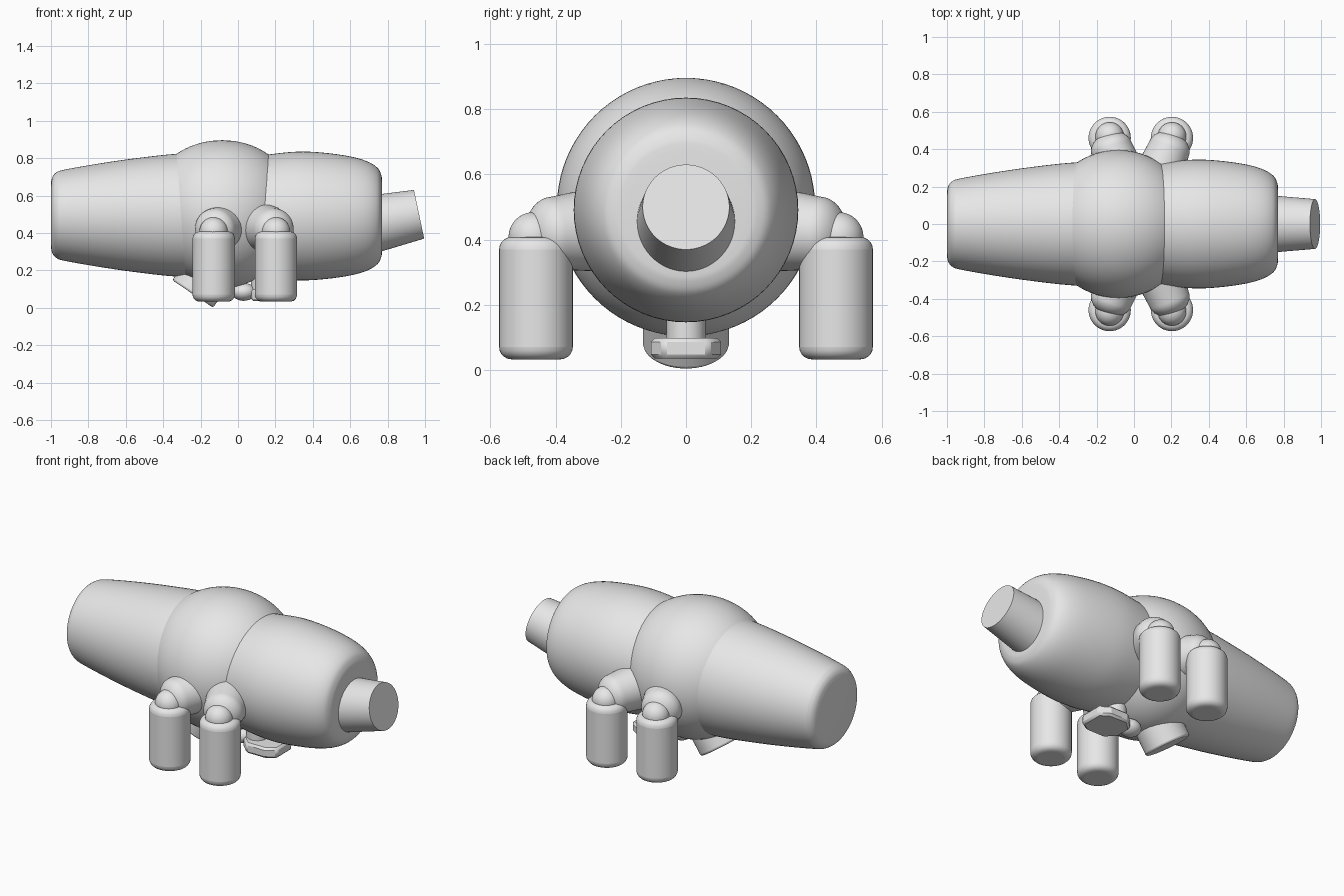
import bpy, bmesh, math
from mathutils import Vector, Matrix

cube = bpy.data.objects.get("Cube")
if cube:
    bpy.data.objects.remove(cube)

grey = bpy.data.materials.new("plain grey")
grey.use_nodes = True
grey.diffuse_color = (0.8, 0.8, 0.8, 1)
grey.node_tree.nodes["Principled BSDF"].inputs["Base Color"].default_value = (0.8, 0.8, 0.8, 1)


def finish(name, bm, bevel=0.0, segments=5, smooth=40):
    bmesh.ops.recalc_face_normals(bm, faces=bm.faces)
    me = bpy.data.meshes.new(name)
    bm.to_mesh(me)
    bm.free()
    me.materials.append(grey)
    ob = bpy.data.objects.new(name, me)
    bpy.context.collection.objects.link(ob)
    bpy.ops.object.select_all(action='DESELECT')
    ob.select_set(True)
    bpy.context.view_layer.objects.active = ob
    if bevel:
        mod = ob.modifiers.new("rounding", 'BEVEL')
        mod.width = bevel
        mod.segments = segments
        mod.limit_method = 'ANGLE'
        mod.angle_limit = math.radians(40)
    bpy.ops.object.shade_smooth_by_angle(angle=math.radians(smooth))
    return ob


def soften(points, steps=5):
    """Smooth curve through the profile points."""
    p = [Vector(q) for q in points]
    p = [2 * p[0] - p[1]] + p + [2 * p[-1] - p[-2]]
    out = []
    for a, b, c, d in zip(p, p[1:], p[2:], p[3:]):
        for i in range(steps):
            t = i / steps
            out.append(0.5 * (2 * b + (c - a) * t + (2 * a - 5 * b + 4 * c - d) * t * t
                              + (3 * b - a - 3 * c + d) * t ** 3))
    return out + [p[-2]]


def lathe(name, profile, origin, axis, sides=64, **kw):
    """Turn (distance, radius) pairs around an axis, with capped ends."""
    place = Matrix.Translation(origin) @ Vector(axis).to_track_quat('Z', 'Y').to_matrix().to_4x4()
    bm = bmesh.new()
    rings = []
    for t, r in profile:
        rings.append([bm.verts.new(place @ Vector((r * math.cos(a), r * math.sin(a), t)))
                      for a in (2 * math.pi * i / sides for i in range(sides))])
    for lo, hi in zip(rings, rings[1:]):
        for i in range(sides):
            j = (i + 1) % sides
            bm.faces.new((lo[i], lo[j], hi[j], hi[i]))
    bm.faces.new(rings[0])
    bm.faces.new(rings[-1])
    return finish(name, bm, **kw)


def ball(name, centre, radius, scale=(1, 1, 1), taper=0.0):
    """Ellipsoid whose x width can narrow towards the bottom."""
    bm = bmesh.new()
    bmesh.ops.create_uvsphere(bm, u_segments=64, v_segments=40, radius=radius)
    for v in bm.verts:
        v.co.x *= scale[0] * (1 + taper * v.co.z / radius)
        v.co.y *= scale[1]
        v.co.z *= scale[2]
        v.co += Vector(centre)
    return finish(name, bm)


X = (1, 0, 0)

# Main body sections
lathe("rear_body", soften([(-1.0, 0.175), (-0.992, 0.205), (-0.972, 0.228), (-0.93, 0.243),
                           (-0.75, 0.275), (-0.55, 0.304), (-0.33, 0.328), (-0.1, 0.335)]),
      (0, 0, 0.495), X)
ball("middle_body", (-0.085, 0, 0.5), 0.396, (1.0, 1, 1), taper=0.08)
lathe("front_body", soften([(0.0, 0.30), (0.16, 0.328), (0.32, 0.344), (0.46, 0.338),
                            (0.6, 0.318), (0.69, 0.292), (0.745, 0.258), (0.766, 0.22),
                            (0.771, 0.185)]),
      (0, 0, 0.491), X)

# Tilted nose stub
lathe("nose", [(-0.36, 0.163), (0, 0.133)], (0.968, 0, 0.5), (0.975, 0, 0.205))

# Two pairs of limbs, mirrored across the body
for where, hip_x, leg_x in (("rear", -0.055, -0.13), ("front", 0.115, 0.203)):
    for side, s in (("left", 1), ("right", -1)):
        tag = f"{where}_{side}"
        hip = Vector((hip_x, s * 0.22, 0.435))
        elbow = Vector((leg_x * 0.93, s * 0.405, 0.42))
        length = (elbow - hip).length
        r0, r1 = 0.135, 0.112
        # Tapered upper limb with a rounded end
        profile = [(0, r0), (length * 0.5, (r0 + r1) / 2)]
        profile += [(length + r1 * 0.75 * math.sin(a), r1 * math.cos(a))
                    for a in (math.radians(7.2 * i) for i in range(13))]
        lathe(f"{tag}_upper_limb", profile, hip, elbow - hip, sides=48)
        # Joint dome and hanging lower limb
        ball(f"{tag}_joint", (leg_x, s * 0.468, 0.408), 0.076)
        lathe(f"{tag}_lower_limb", [(0.033, 0.113), (0.408, 0.113)],
              (leg_x, s * 0.46, 0), (0, 0, 1), sides=48, bevel=0.038)

# Tilted disc under the belly
lathe("belly_disc", [(-0.17, 0.132), (0, 0.132)], (-0.242, 0, 0.074),
      (-0.56, 0, -0.83), sides=48, bevel=0.012, segments=3)

# Small knob between the disc and the plate
ball("belly_knob", (0.03, 0, 0.085), 0.05, (1.3, 1.2, 0.95))

# Chamfered plate under the belly
bm = bmesh.new()
outline = [(0.07, 0.05), (0.13, 0.108), (0.25, 0.108), (0.31, 0.07)]
outline += [(x, -y) for x, y in reversed(outline)]
base = bm.faces.new([bm.verts.new((x, y, 0.036)) for x, y in outline])
top = bmesh.ops.extrude_face_region(bm, geom=[base])["geom"]
bmesh.ops.translate(bm, vec=(0, 0, 0.062),
                    verts=[v for v in top if isinstance(v, bmesh.types.BMVert)])
finish("belly_plate", bm, bevel=0.012, segments=1, smooth=20)
# Short stem holding the plate to the body
lathe("plate_stem", [(0.08, 0.06), (0.22, 0.06)], (0.13, 0, 0), (0, 0, 1), sides=32)
